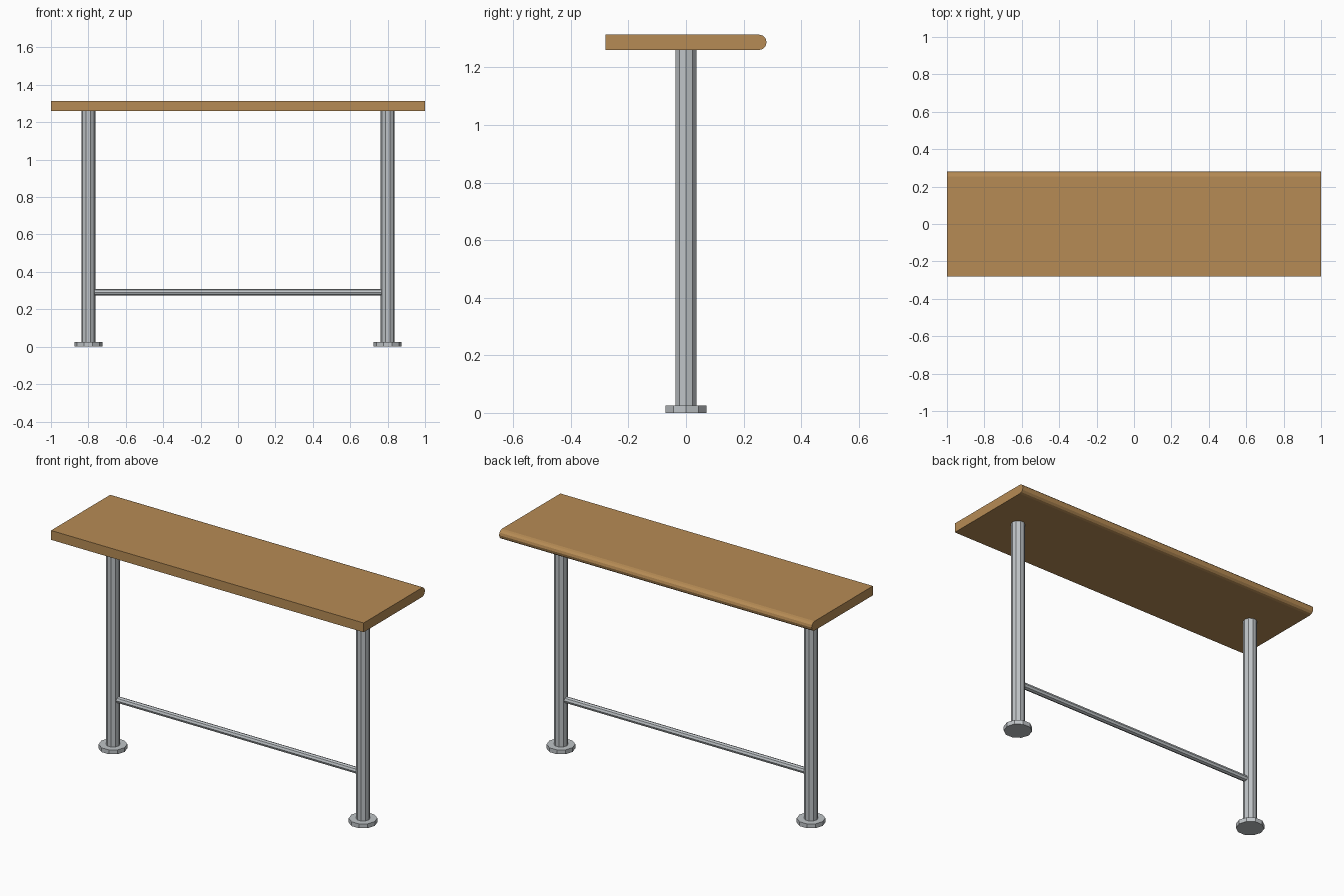
import bpy, bmesh, math
from mathutils import Matrix

if "Cube" in bpy.data.objects:
    bpy.data.objects.remove(bpy.data.objects["Cube"])


def material(name, rgb):
    m = bpy.data.materials.new(name)
    m.diffuse_color = (*rgb, 1)
    m.use_nodes = True
    m.node_tree.nodes["Principled BSDF"].inputs["Base Color"].default_value = m.diffuse_color
    return m


wood = material("warm wood", (0.47, 0.26, 0.09))
steel = material("brushed steel", (0.52, 0.55, 0.57))


def finish(name, bm, mat):
    bmesh.ops.recalc_face_normals(bm, faces=bm.faces)
    me = bpy.data.meshes.new(name)
    bm.to_mesh(me)
    bm.free()
    me.materials.append(mat)
    ob = bpy.data.objects.new(name, me)
    bpy.context.collection.objects.link(ob)
    return ob


def tube(name, sides, radius, length, matrix):
    bm = bmesh.new()
    # first vertex lies on the local x axis
    ring = [bm.verts.new((radius * math.cos(2 * math.pi * i / sides),
                          radius * math.sin(2 * math.pi * i / sides),
                          -length / 2)) for i in range(sides)]
    base = bm.faces.new(ring)
    ext = bmesh.ops.extrude_face_region(bm, geom=[base], use_keep_orig=True)
    top = [g for g in ext["geom"] if isinstance(g, bmesh.types.BMVert)]
    bmesh.ops.translate(bm, verts=top, vec=(0, 0, length))
    bm.transform(matrix)
    return finish(name, bm, steel)


# Table top: slab profile with a rounded back edge, extruded along x
Z0, Z1, HALF_Y = 1.26, 1.314, 0.28
r = (Z1 - Z0) / 2
profile = [(-HALF_Y, Z1), (-HALF_Y, Z0)]
for i in range(7):
    a = math.radians(-90 + 30 * i)
    profile.append((HALF_Y - r + r * math.cos(a), Z0 + r + r * math.sin(a)))
bm = bmesh.new()
end = bm.faces.new([bm.verts.new((-1, y, z)) for y, z in profile])
ext = bmesh.ops.extrude_face_region(bm, geom=[end], use_keep_orig=True)
bmesh.ops.translate(bm, vec=(2, 0, 0),
                    verts=[g for g in ext["geom"] if isinstance(g, bmesh.types.BMVert)])
finish("table_top", bm, wood)

# Legs with round foot plates
FOOT_H = 0.025
for side, x in (("left", -0.8), ("right", 0.8)):
    tube(side + "_foot", 10, 0.075, FOOT_H, Matrix.Translation((x, 0, FOOT_H / 2)))
    tube(side + "_leg", 10, 0.0375, Z0 - 0.01,
         Matrix.Translation((x, 0, (Z0 + 0.01) / 2)))

# Cross bar between the legs
tube("cross_bar", 8, 0.018, 1.54,
     Matrix.Translation((0, 0, 0.291)) @ Matrix.Rotation(math.pi / 2, 4, 'Y'))
